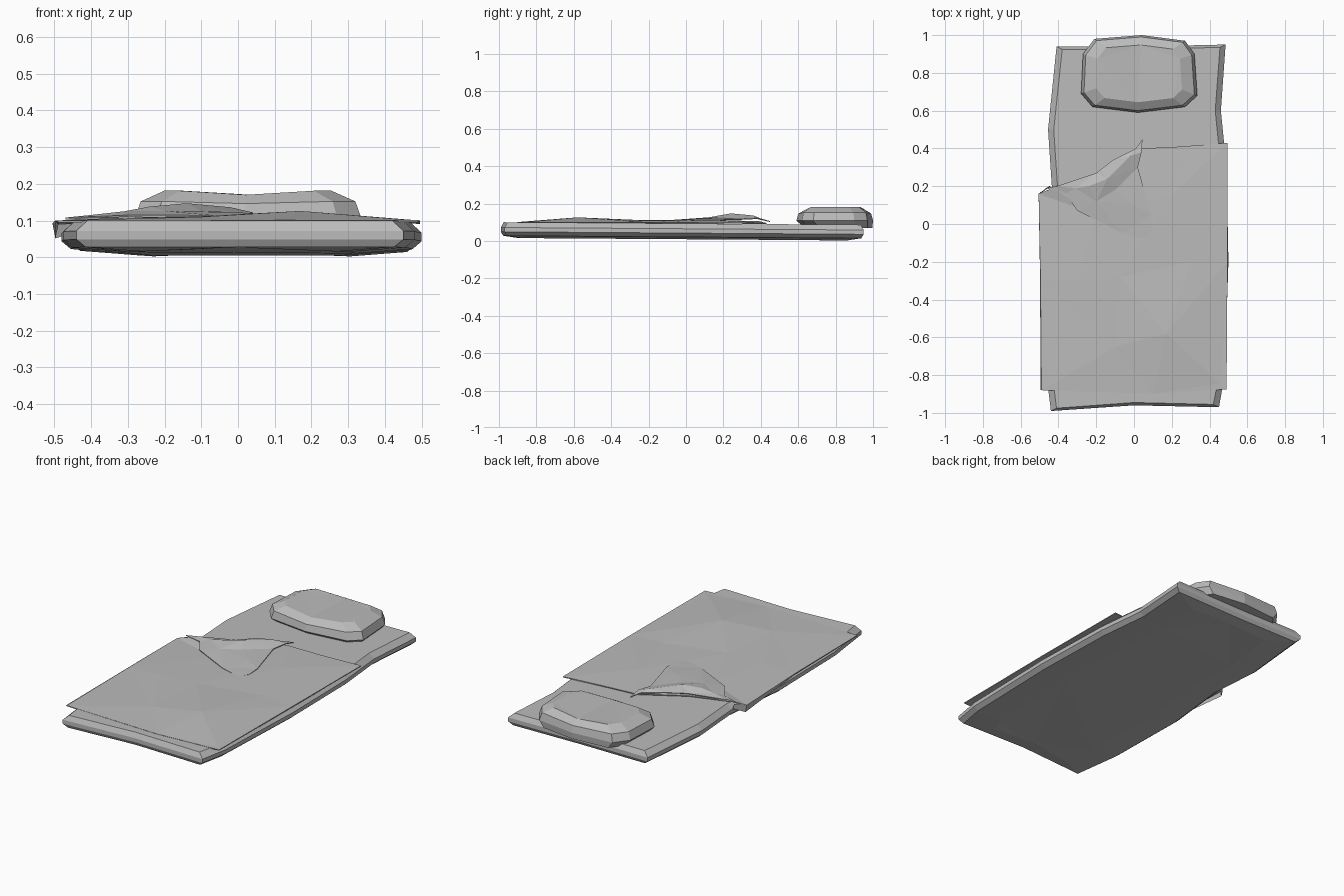
import bpy
import bmesh
from mathutils import Vector
from mathutils.geometry import delaunay_2d_cdt

cube = bpy.data.objects.get("Cube")
if cube:
    bpy.data.objects.remove(cube, do_unlink=True)

grey = bpy.data.materials.new("soft grey")
grey.use_nodes = True
colour = (0.5, 0.5, 0.5, 1)
grey.diffuse_color = colour
grey.node_tree.nodes["Principled BSDF"].inputs["Base Color"].default_value = colour


def add_object(name, bm):
    mesh = bpy.data.meshes.new(name)
    bm.to_mesh(mesh)
    bm.free()
    mesh.materials.append(grey)
    obj = bpy.data.objects.new(name, mesh)
    bpy.context.collection.objects.link(obj)
    return obj


def loft(name, rings):
    """Join equal rings of points into a closed faceted body."""
    bm = bmesh.new()
    loops = [[bm.verts.new(p) for p in ring] for ring in rings]
    count = len(loops[0])
    for low, high in zip(loops, loops[1:]):
        for i in range(count):
            j = (i + 1) % count
            bm.faces.new((low[i], low[j], high[j], high[i]))
    bm.faces.new(loops[0][::-1])
    bm.faces.new(loops[-1])
    bmesh.ops.triangulate(bm, faces=[f for f in bm.faces if len(f.verts) > 4])
    bmesh.ops.recalc_face_normals(bm, faces=bm.faces[:])
    return add_object(name, bm)


def sheet(name, outline, inner, creases=()):
    """Fill an outline with triangles that pass through the inner points."""
    points = outline + inner
    n = len(outline)
    edges = [(i, (i + 1) % n) for i in range(n)]
    edges += [(n + a, n + b) for a, b in creases]
    flat = [Vector(p[:2]) for p in points]
    coords, _, faces, origin, _, _ = delaunay_2d_cdt(flat, edges, [], 1, 1e-5)
    bm = bmesh.new()
    verts = [bm.verts.new((c.x, c.y, points[o[0]][2] if o else 0.1))
             for c, o in zip(coords, origin)]
    for f in faces:
        bm.faces.new([verts[i] for i in f])
    obj = add_object(name, bm)
    cloth = obj.modifiers.new("cloth thickness", "SOLIDIFY")
    cloth.thickness = 0.005
    cloth.offset = -1
    return obj


# Mattress: a wavy outline with soft edges and a sagging underside
plan = [(-.44, -.99), (0, -.96), (.45, -.97), (.48, -.8), (.5, -.2),
        (.49, .3), (.46, .6), (.485, .95), (.03, .94), (-.41, .94),
        (-.455, .5), (-.435, .2), (-.48, -.2), (-.475, -.7)]


def mattress_ring(inset, z, sag=0):
    ring = []
    for x, y in plan:
        side = (x > .1) - (x < -.1)
        end = (y > .9) - (y < -.9)
        drop = sag if side else 0
        ring.append((x - inset * side, y - inset * end * .5, z - drop - .007 * y))
    return ring


loft("mattress", [mattress_ring(.18, .02, .011), mattress_ring(.025, .021),
                  mattress_ring(0, .042), mattress_ring(0, .065),
                  mattress_ring(.03, .093)])

# Pillow: chamfered block with a dipped top
pillow_plan = [(-.22, .62), (.02, .59), (.27, .62), (.335, .68),
               (.32, .9), (.27, .97), (.04, 1), (-.21, .98),
               (-.27, .9), (-.28, .69)]


def pillow_ring(scale, z, dip=0, shift=0):
    cx, cy = .025, .8
    return [(cx + (x - cx) * scale, cy + shift + (y - cy) * scale,
             z - (dip if abs(x) < .1 else 0)) for x, y in pillow_plan]


loft("pillow", [pillow_ring(.88, .07, 0, .02), pillow_ring(1, .108),
                pillow_ring(.95, .152, .006), pillow_ring(.74, .181, .011)])

# Blanket: broad sheet with a long diagonal ridge
outline = [(-.49, -.88, .1), (.1, -.9, .101), (.49, -.875, .101),
           (.495, -.2, .1), (.495, .43, .096), (.25, .41, .1),
           (.04, .4, .105), (-.2, .26, .105), (-.43, .19, .108),
           (-.505, .16, .093), (-.495, -.3, .1)]
inner = [(.46, -.845, .102), (.17, -.58, .126), (-.07, -.28, .113),
         (-.1, -.65, .11), (.3, -.2, .108), (-.3, -.3, .108),
         (.2, .15, .112), (-.2, .05, .108)]
sheet("blanket", outline, inner, [(0, 1), (1, 2)])

# Turned back corner: crumpled flap lying over the blanket
flap = [(.045, .45, .106), (.01, .4, .12), (-.11, .34, .13), (-.2, .27, .122),
        (-.41, .2, .114), (-.47, .19, .108), (-.36, .16, .112),
        (-.3, .07, .115), (-.06, -.05, .114), (.06, -.08, .112),
        (.095, -.03, .114), (.09, .05, .116), (.02, .3, .118), (.04, .38, .122)]
folds = [(-.02, .36, .136), (-.14, .24, .147), (-.17, .28, .13),
         (-.24, .2, .138), (-.31, .19, .125), (-.1, .18, .126),
         (.0, .1, .122), (-.2, .12, .126)]
sheet("turned_back_corner", flap, folds, [(0, 1), (1, 3), (3, 4)])

# Blanket edge hanging over the side beside the turned corner
bm = bmesh.new()
top = [(-.495, -.88, .1), (-.497, -.3, .1), (-.505, .16, .093), (-.45, .2, .1)]
drops = [.004, .012, .042, .03]
upper = [bm.verts.new(p) for p in top]
lower = [bm.verts.new((x + .008, y, z - d)) for (x, y, z), d in zip(top, drops)]
for i in range(len(top) - 1):
    bm.faces.new((upper[i], upper[i + 1], lower[i + 1], lower[i]))
add_object("blanket_side_drop", bm)
